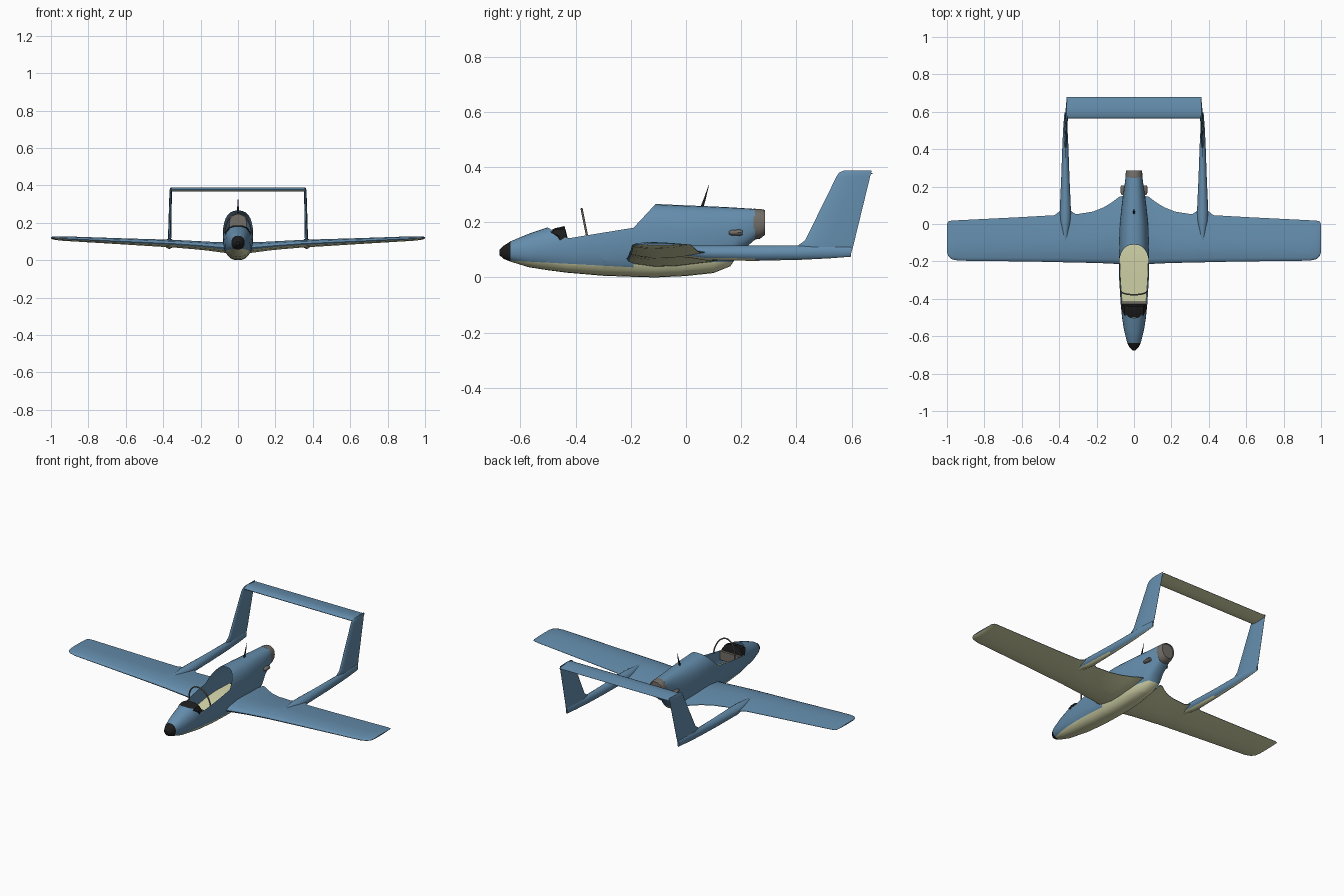
import bpy, bmesh, math
from mathutils import Vector

cube = bpy.data.objects.get("Cube")
if cube:
    bpy.data.objects.remove(cube)


def material(name, rgb):
    m = bpy.data.materials.new(name)
    m.use_nodes = True
    m.diffuse_color = (*rgb, 1)
    m.node_tree.nodes["Principled BSDF"].inputs["Base Color"].default_value = (*rgb, 1)
    return m


BLUE = material("sky blue paint", (0.13, 0.27, 0.42))
CREAM = material("cream underside", (0.69, 0.7, 0.42))
BLACK = material("matt black", (0.012, 0.012, 0.012))
GREY = material("warm grey metal", (0.17, 0.155, 0.14))


def finish(name, bm, mats, angle=35):
    me = bpy.data.meshes.new(name)
    bm.to_mesh(me)
    bm.free()
    ob = bpy.data.objects.new(name, me)
    bpy.context.collection.objects.link(ob)
    for m in mats:
        me.materials.append(m)
    bpy.ops.object.select_all(action='DESELECT')
    ob.select_set(True)
    bpy.context.view_layer.objects.active = ob
    bpy.ops.object.shade_smooth_by_angle(angle=math.radians(angle))


def loft(rings):
    """Skin closed rings of equal size and cap both ends."""
    bm = bmesh.new()
    rows = [[bm.verts.new(p) for p in r] for r in rings]
    n = len(rows[0])
    for a, b in zip(rows, rows[1:]):
        for i in range(n):
            j = (i + 1) % n
            bm.faces.new((a[i], a[j], b[j], b[i]))
    bm.faces.new(rows[0])
    bm.faces.new(rows[-1])
    bmesh.ops.recalc_face_normals(bm, faces=bm.faces)
    return bm


def oval(y, w, bottom, top, x=0, power=2.0, n=28):
    """Upright superellipse across the y axis."""
    pts = []
    for i in range(n):
        a = 2 * math.pi * i / n
        c, s = math.cos(a), math.sin(a)
        u = math.copysign(abs(c) ** (2 / power), c)
        v = math.copysign(abs(s) ** (2 / power), s)
        pts.append((x + w * u, y, (bottom + top) / 2 + v * (top - bottom) / 2))
    return pts


def airfoil(front, back, thick):
    """Pairs of (y, offset) running over the top and back underneath."""
    upper = [(1, .06), (.8, .45), (.5, .9), (.28, 1), (.08, .65), (.02, .35)]
    prof = upper + [(0, 0)] + [(s, -h) for s, h in reversed(upper)]
    return [(front + (back - front) * s, h * thick / 2) for s, h in prof]


def paint_below(bm, limit=-.7):
    """Give faces that look down the second material."""
    for f in bm.faces:
        f.material_index = int(f.normal.z < limit)
    return bm


# Fuselage: y, half width, bottom, top
STATIONS = [(-.675, .008, .08, .1), (-.66, .024, .067, .115), (-.635, .036, .057, .131),
            (-.57, .053, .037, .158), (-.5, .064, .026, .182), (-.43, .071, .017, .205),
            (-.3, .079, .006, .24), (-.19, .081, .002, .262), (-.11, .08, 0, .266),
            (0, .077, .005, .261), (.1, .066, .016, .257), (.16, .058, .04, .254),
            (.19, .053, .085, .252), (.25, .045, .137, .248)]
hull = loft([oval(y, w, b, t, power=2.5 if y > -.5 else 2.2) for y, w, b, t in STATIONS])


def cut(p, q):
    """Slice the hull along the side-view line p-q and return its upward normal."""
    n = Vector((0, p[1] - q[1], q[0] - p[0]))
    co = Vector((0, p[0], p[1]))
    bmesh.ops.bisect_plane(hull, geom=hull.verts[:] + hull.edges[:] + hull.faces[:],
                           plane_co=co, plane_no=n)
    return co, n


# Open cockpit: dash edge, side rails, sloping rear mouth
rim = [(-.5, .18), (-.43, .141), (-.19, .18), (-.11, .266)]
planes = [cut(p, q) for p, q in zip(rim, rim[1:])]
gone = [f for f in hull.faces
        if all((f.calc_center_median() - co).dot(n) > 1e-6 for co, n in planes)]
bmesh.ops.delete(hull, geom=gone, context='FACES')

# Painted belly and nose cap
fore_co, fore_n = cut((-.62, .06), (-.2, .037))
aft_co, aft_n = cut((-.2, .052), (.2, .056))
for f in hull.faces:
    c = f.calc_center_median()
    co, n = (fore_co, fore_n) if c.y < -.2 else (aft_co, aft_n)
    f.material_index = 2 if c.y < -.635 else int((c - co).dot(n) < 0)
finish("fuselage", hull, [BLUE, CREAM, BLACK])

# Cockpit floor, rising aft into the hollow engine housing
floor = [(-.47, .056, .06), (-.43, .063, .064), (-.3, .073, .08), (-.19, .077, .094),
         (-.1, .077, .1), (.02, .072, .1)]
finish("cockpit_floor", loft([[(-w, y, z - .004), (w, y, z - .004), (w, y, z), (-w, y, z)]
                              for y, w, z in floor]), [CREAM])

# Dash coaming, rounded in plan, and the instrument panel behind it
dash = [(-.5, .165), (-.475, .178), (-.44, .186), (-.428, .14), (-.428, .1), (-.47, .1)]
finish("dash", loft([[(x, -.428 + (y + .428) * reach, min(z, top)) for y, z in dash]
                     for x, reach, top in ((-.067, .45, .15), (-.05, .85, .175), (-.025, 1, .186),
                                           (.025, 1, .186), (.05, .85, .175), (.067, .45, .15))]),
       [BLACK])
finish("instrument_panel", loft([[(-.067, y, .09), (.067, y, .09), (.067, y, .143), (-.067, y, .143)]
                                 for y in (-.428, -.414)]), [GREY])


def bar(name, pts, radius, mat, taper):
    """Round bar along a path."""
    cu = bpy.data.curves.new(name, 'CURVE')
    cu.dimensions = '3D'
    cu.bevel_depth = radius
    cu.bevel_resolution = 1
    cu.use_fill_caps = True
    sp = cu.splines.new('POLY')
    sp.points.add(len(pts) - 1)
    for point, p, r in zip(sp.points, pts, taper):
        point.co = (*p, 1)
        point.radius = r
    cu.materials.append(mat)
    bpy.context.collection.objects.link(bpy.data.objects.new(name, cu))


# Canopy hoop and aerial
arch = [(math.cos(math.pi * i / 16), math.sin(math.pi * i / 16)) for i in range(17)]
bar("canopy_hoop", [(.07 * c, -.358 - .02 * s, .148 + .1 * s) for c, s in arch], .004, GREY,
    [1] * len(arch))
bar("aerial", [(0, .058, .255), (0, .068, .285), (0, .083, .335)], .006, BLACK, [1, .7, .1])

# Exhaust nozzle, closing the rear of the engine housing
nozzle = [(.245, .046, .137, .249), (.268, .045, .14, .248), (.287, .041, .155, .244),
          (.287, .037, .159, .24), (.282, .036, .16, .239)]
finish("exhaust_nozzle", loft([oval(y, w, b, t, power=2.3) for y, w, b, t in nozzle]), [GREY])

# Wing: x, leading edge, trailing edge, height, thickness
WING = [(.06, -.215, .15, .068, .058), (.08, -.215, .145, .068, .056),
        (.115, -.212, .118, .071, .052), (.16, -.21, .09, .075, .048),
        (.22, -.208, .066, .08, .045), (.31, -.206, .052, .086, .042),
        (.335, -.205, .068, .088, .041), (.367, -.205, .09, .089, .04),
        (.395, -.204, .07, .091, .04), (.425, -.203, .047, .092, .039),
        (.6, -.2, .037, .1, .033), (.94, -.196, .02, .116, .024),
        (.975, -.188, .018, .118, .02), (.993, -.172, .014, .119, .014),
        (1, -.15, 0, .12, .006)]
# Twin booms: y, half width, bottom, top
BOOM = [(-.12, .004, .095, .106), (-.05, .016, .078, .112), (.02, .028, .07, .115),
        (.07, .03, .062, .116), (.25, .022, .06, .115), (.42, .016, .064, .115),
        (.52, .011, .069, .116), (.597, .005, .075, .11)]
# Fins: height, leading edge, trailing edge, x, thickness
FIN = [(.08, .42, .596, .366, .012), (.115, .405, .606, .366, .018),
       (.135, .432, .611, .365, .018), (.365, .545, .667, .36, .013),
       (.38, .555, .671, .359, .011), (.388, .575, .673, .358, .006)]
SCOOP = [(.155, .007), (.165, .013), (.195, .015), (.205, .011)]
for side, s in (("left", 1), ("right", -1)):
    finish(side + "_wing", paint_below(loft([[(s * x, y, z + h) for y, h in airfoil(a, b, t)]
                                             for x, a, b, z, t in WING])), [BLUE, CREAM])
    finish(side + "_boom", paint_below(loft([oval(y, w, b, t, x=s * .367, power=1.8, n=16)
                                             for y, w, b, t in BOOM]), -.8), [BLUE, CREAM])
    finish(side + "_fin", loft([[(s * x + h, y, z) for y, h in airfoil(a, b, t)]
                                for z, a, b, x, t in FIN]), [BLUE])
    finish(side + "_scoop", loft([oval(y, w, .162 - w * .75, .162 + w * .75, x=s * .058, n=12)
                                  for y, w in SCOOP]), [GREY])

# Tailplane bridging the fins
finish("tailplane", paint_below(loft([[(x, y, .377 + h) for y, h in airfoil(.565, .678, .022)]
                                      for x in (-.36, .36)])), [BLUE, CREAM])
